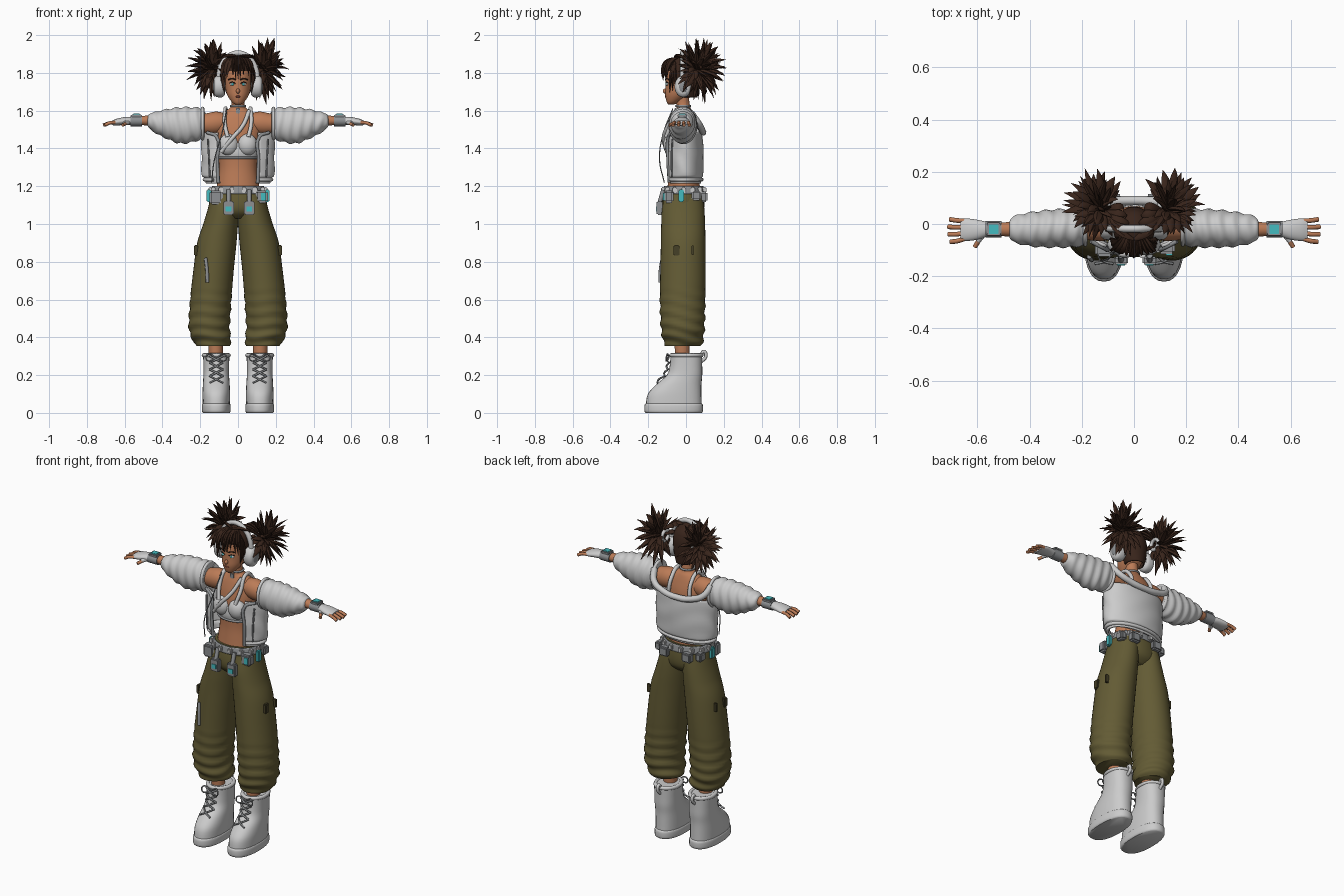
import bpy, bmesh, random
from math import sin, cos, pi, sqrt, radians
from mathutils import Vector

random.seed(4)
if "Cube" in bpy.data.objects:
    bpy.data.objects.remove(bpy.data.objects["Cube"], do_unlink=True)


def material(name, *rgb):
    m = bpy.data.materials.new(name)
    m.use_nodes = True
    m.diffuse_color = (*rgb, 1)
    m.node_tree.nodes["Principled BSDF"].inputs["Base Color"].default_value = (*rgb, 1)
    return m


white = material("white cloth", .6, .6, .6)
grey = material("grey metal", .27, .28, .29)
olive = material("olive cloth", .125, .105, .035)
dark_olive = material("dark olive", .06, .05, .02)
skin = material("skin", .5, .2, .095)
brown = material("hair brown", .04, .018, .011)
teal = material("teal", .06, .5, .53)
black = material("black", .015, .012, .012)
lip = material("lip", .25, .06, .04)
eye_white = material("eye white", .8, .8, .8)


def add_mirror(ob):
    ob.modifiers.new("mirror", 'MIRROR').use_clip = False


def finish(name, bm, mat, mirror=False, angle=50):
    bmesh.ops.recalc_face_normals(bm, faces=bm.faces)
    me = bpy.data.meshes.new(name)
    bm.to_mesh(me)
    bm.free()
    me.materials.append(mat)
    me.shade_smooth()
    me.set_sharp_from_angle(angle=radians(angle))
    ob = bpy.data.objects.new(name, me)
    bpy.context.collection.objects.link(ob)
    if mirror:
        add_mirror(ob)
    return ob


def spline(keys, steps):
    """Smooth interpolation through rows of numbers."""
    rows = [Vector(k) for k in keys]
    out = []
    for i in range(len(rows) - 1):
        a, b = rows[max(i - 1, 0)], rows[i]
        c, d = rows[i + 1], rows[min(i + 2, len(rows) - 1)]
        for j in range(steps):
            t = j / steps
            out.append(b + (c - a) * (t / 2) + (a * 2 - b * 5 + c * 4 - d) * (t * t / 2)
                       + (b * 3 - a - c * 3 + d) * (t ** 3 / 2))
    return out + [rows[-1]]


def bridge(bm, rings, closed=True, cap=True):
    for r, q in zip(rings, rings[1:]):
        n = len(r)
        for i in range(n if closed else n - 1):
            k = (i + 1) % n
            bm.faces.new((r[i], r[k], q[k], q[i]))
    if cap and closed:
        bm.faces.new(rings[0])
        bm.faces.new(rings[-1])


def tube(name, keys, mat, axis='z', steps=4, n=28, arc=None, ripple=None, mirror=False, thick=0, power=1):
    """Loft ellipses (position, centre u, centre v, radius u, radius v)."""
    bm = bmesh.new()
    rings = []
    a0, a1 = arc or (0, 2 * pi)
    for t, cu, cv, ru, rv in spline(keys, steps):
        ring = []
        for i in range(n):
            a = a0 + (a1 - a0) * i / (n - 1 if arc else n)
            k = ripple(t, a) if ripple else 1
            c, s = cos(a), sin(a)
            c, s = (abs(c) ** power * (1 if c > 0 else -1), abs(s) ** power * (1 if s > 0 else -1))
            u, v = cu + ru * c * k, cv + rv * s * k
            ring.append(bm.verts.new((u, v, t) if axis == 'z' else (t, u, v)))
        rings.append(ring)
    bridge(bm, rings, closed=not arc, cap=not thick)
    ob = finish(name, bm, mat, mirror)
    if thick:
        m = ob.modifiers.new("thickness", 'SOLIDIFY')
        m.thickness = thick
    return ob


def cord(name, pts, r, mat, mirror=False, cyclic=False):
    cu = bpy.data.curves.new(name, 'CURVE')
    cu.dimensions = '3D'
    cu.bevel_depth, cu.bevel_resolution, cu.resolution_u = r, 2, 6
    cu.use_fill_caps = True
    sp = cu.splines.new('BEZIER')
    sp.bezier_points.add(len(pts) - 1)
    for b, p in zip(sp.bezier_points, pts):
        b.co = p
        b.handle_left_type = b.handle_right_type = 'AUTO'
    sp.use_cyclic_u = cyclic
    cu.materials.append(mat)
    ob = bpy.data.objects.new(name, cu)
    bpy.context.collection.objects.link(ob)
    if mirror:
        add_mirror(ob)


def solid(name, loc, size, mat, mirror=False, rounded=False):
    bm = bmesh.new()
    if rounded:
        bmesh.ops.create_uvsphere(bm, u_segments=20, v_segments=12, radius=.5)
    else:
        bmesh.ops.create_cube(bm, size=1)
    bmesh.ops.scale(bm, vec=size, verts=bm.verts)
    if not rounded:
        bmesh.ops.bevel(bm, geom=bm.edges[:], offset=min(size) * .2, segments=2, affect='EDGES')
    bmesh.ops.translate(bm, vec=loc, verts=bm.verts)
    return finish(name, bm, mat, mirror)


def spike(bm, p0, p1, p2, w, thin=.5):
    """One leaf-shaped lock of hair along a bent path."""
    p0, p1, p2 = Vector(p0), Vector(p1), Vector(p2)
    side = (p2 - p0).cross(Vector((.3, .5, .8))).normalized()
    flat = (p2 - p0).cross(side).normalized()
    rings = []
    for j in range(8):
        u = j / 7
        p = p0 * (1 - u) ** 2 + p1 * 2 * u * (1 - u) + p2 * u * u
        k = w * max(sin(pi * (.12 + .88 * u)), .02)
        rings.append([bm.verts.new(p + side * k * cos(a * pi / 3) + flat * k * thin * sin(a * pi / 3)) for a in range(6)])
    bridge(bm, rings)


# Boots with soles, collars, pull tabs and laces
tube("boots", [(.04, .115, -.065, .072, .148), (.1, .115, -.06, .073, .142), (.15, .115, -.038, .071, .12),
               (.2, .115, -.008, .068, .094), (.25, .115, 0, .068, .086), (.31, .115, .002, .07, .084)],
     white, mirror=True, power=.85)
tube("boot_soles", [(0, .115, -.065, .071, .148), (.01, .115, -.065, .076, .155), (.04, .115, -.065, .076, .155),
                    (.05, .115, -.065, .071, .148)], white, mirror=True, power=.85)
cord("boot_collars", [(.115 + .066 * cos(a * pi / 6), .002 + .08 * sin(a * pi / 6), .305) for a in range(12)],
     .011, white, True, True)
cord("pull_tabs", [(.115, .08, .27), (.115, .105, .3), (.115, .095, .325), (.115, .08, .305)], .009, white, True)
lace_rows = [(.16, -.152), (.195, -.112), (.23, -.094), (.265, -.089), (.3, -.088)]
for (z0, y0), (z1, y1) in zip(lace_rows, lace_rows[1:]):
    for d in (-1, 1):
        cord("boot_lace", [(.115 - d * .035, y0, z0), (.115, (y0 + y1) / 2 - .012, (z0 + z1) / 2),
                           (.115 + d * .035, y1, z1)], .005, grey, True)
for d in (-1, 1):
    cord("lace_bow", [(.115, -.09, .29), (.115 + d * .045, -.1, .31), (.115 + d * .05, -.105, .28), (.115, -.095, .285)],
         .004, grey, True)
tube("shins", [(.27, .117, -.02, .036, .038), (.45, .12, -.02, .04, .042)], skin, mirror=True)


# Baggy trousers gathered at the ankle
def gather(z, a):
    return 1 + .045 * min(1, max(0, (.68 - z) / .15)) * sin(z * 100 + 1.3 * sin(2 * a) + a)


tube("trouser_legs", [(.355, .135, -.015, .088, .095), (.38, .137, -.015, .1, .105), (.45, .152, -.017, .108, .115),
                      (.6, .144, -.018, .109, .12), (.75, .13, -.016, .107, .12), (.9, .112, -.015, .104, .118),
                      (1, .092, -.015, .092, .116), (1.08, .078, -.015, .082, .112), (1.16, .065, -.012, .075, .1)],
     olive, steps=9, n=36, ripple=gather, mirror=True)
tube("trouser_hips", [(1.03, 0, -.015, .1, .07), (1.06, 0, -.015, .145, .102), (1.1, 0, -.015, .153, .113),
                      (1.16, 0, -.013, .145, .108), (1.2, 0, -.012, .128, .096)], olive)
solid("side_patches", (.222, -.05, .86), (.02, .03, .055), dark_olive, True)
solid("side_tabs", (.222, .035, .86), (.02, .012, .05), dark_olive, True)
cord("thigh_zip", [(-.172, -.125, .82), (-.165, -.135, .76), (-.162, -.138, .69)], .009, grey)

# Belt with pouches and hanging devices
tube("belt", [(1.16, 0, -.012, .148, .112), (1.2, 0, -.012, .137, .104)], grey, thick=.008)
for i in range(14):
    a = i * pi / 7
    solid("belt_stud", (.145 * cos(a), -.012 + .11 * sin(a), 1.18), (.024, .024, .03), white)
solid("right_front_pouch", (-.115, -.1, 1.14), (.07, .05, .075), grey)
solid("left_front_pouch", (.125, -.09, 1.145), (.065, .05, .065), grey)
solid("left_pouch_light", (.135, -.117, 1.145), (.026, .008, .04), teal)
for x in (-.05, .06):
    solid("hanging_device", (x, -.14, 1.085), (.055, .03, .075), grey)
    solid("device_screen", (x, -.157, 1.08), (.03, .006, .026), teal)
    cord("device_strap", [(x, -.12, 1.18), (x, -.14, 1.11)], .012, grey)
solid("hip_devices", (.155, -.025, 1.15), (.024, .03, .065), teal, True)
solid("back_pouches", (.075, .095, 1.145), (.06, .04, .055), grey, True)
solid("side_pouches", (.135, .055, 1.15), (.04, .05, .05), grey, True)

# Torso, neck, arms
tube("torso", [(1.16, 0, -.012, .12, .09), (1.23, 0, -.012, .108, .082), (1.31, 0, -.012, .099, .076),
               (1.42, 0, -.012, .112, .08), (1.5, 0, -.01, .125, .074), (1.56, 0, -.01, .12, .058),
               (1.595, 0, -.01, .075, .045), (1.62, 0, -.014, .038, .036), (1.68, 0, -.022, .034, .036)], skin)
tube("arms", [(.06, -.01, 1.54, .045, .045), (.12, -.01, 1.535, .055, .06), (.2, -.012, 1.53, .048, .05),
              (.35, -.015, 1.54, .035, .036), (.46, -.02, 1.548, .029, .028), (.55, -.02, 1.545, .023, .02)],
     skin, axis='x', mirror=True)
cord("choker", [(.038 * cos(a * pi / 4), -.015 + .037 * sin(a * pi / 4), 1.625) for a in range(8)], .006, grey, cyclic=True)
solid("choker_charm", (0, -.056, 1.6), (.022, .01, .028), grey)

# Crop top and straps
tube("top_band", [(1.345, 0, -.012, .106, .083), (1.38, 0, -.014, .112, .088), (1.43, 0, -.012, .117, .085)],
     white, thick=.006)
solid("top_cups", (.05, -.078, 1.42), (.105, .085, .115), white, True, True)
cord("top_hem", [(.106 * cos(a * pi / 6), -.012 + .084 * sin(a * pi / 6), 1.35) for a in range(12)], .007, grey, cyclic=True)
cord("shoulder_straps", [(.055, -.105, 1.46), (.07, -.078, 1.53), (.066, -.02, 1.612), (.065, .045, 1.57),
                         (.07, .066, 1.5), (.08, .06, 1.42)], .011, white, True)
cord("cross_strap", [(.06, -.05, 1.6), (.025, -.095, 1.52), (-.03, -.118, 1.455), (-.09, -.1, 1.38)], .011, white)
cord("hanging_cord", [(-.06, -.07, 1.61), (-.085, -.12, 1.48), (-.125, -.14, 1.34), (-.14, -.115, 1.22)], .003, grey)

# Open off-shoulder jacket
tube("jacket_body", [(1.215, 0, -.01, .172, .09), (1.245, 0, -.01, .18, .095), (1.26, 0, -.01, .192, .1),
                     (1.35, 0, -.01, .193, .103), (1.43, 0, -.01, .194, .1), (1.485, 0, -.01, .19, .095)],
     white, n=48, arc=(radians(-56), radians(236)), thick=.012,
     ripple=lambda z, a: 1 + .012 * sin(z * 50 + 3 * sin(2 * a)))
cord("jacket_edges", [(.104, -.088, 1.22), (.109, -.095, 1.34), (.112, -.093, 1.46), (.165, -.066, 1.485)],
     .009, grey, True)
cord("jacket_seams", [(.15, -.075, 1.25), (.155, -.077, 1.36), (.16, -.072, 1.45)], .005, grey, True)
cord("jacket_hem", [(.177 * cos(radians(a)), -.01 + .093 * sin(radians(a)), 1.235) for a in range(-56, 240, 20)], .01, white)
cord("jacket_collar", [(.19, .03, 1.585), (.165, .068, 1.53), (.09, .085, 1.495), (0, .09, 1.485), (-.09, .085, 1.495),
                       (-.165, .068, 1.53), (-.19, .03, 1.585)], .018, white)
tube("sleeves", [(.18, -.012, 1.53, .066, .08), (.22, -.015, 1.528, .072, .088), (.3, -.017, 1.522, .073, .096),
                 (.38, -.02, 1.53, .067, .077), (.44, -.02, 1.538, .056, .054), (.468, -.02, 1.545, .045, .04),
                 (.478, -.02, 1.546, .03, .028)], white, axis='x', steps=9, n=32, mirror=True,
     ripple=lambda x, a: 1 + .05 * sin(x * 115 + 1.2 * sin(2 * a) + .6 * a * (pi * 2 - a) / pi))
cord("sleeve_rims", [(.187, -.012 + .066 * cos(a * pi / 6), 1.53 + .082 * sin(a * pi / 6)) for a in range(12)],
     .009, white, True, True)

# Wrist devices, gloves and fingers
tube("wrist_bands", [(.508, -.02, 1.546, .031, .029), (.57, -.02, 1.546, .031, .029)], grey, axis='x', mirror=True)
solid("wrist_cases", (.538, -.02, 1.573), (.052, .05, .014), grey, True)
solid("wrist_screens", (.538, -.02, 1.58), (.036, .036, .008), teal, True)
tube("gloves", [(.56, -.02, 1.546, .027, .022), (.6, -.022, 1.545, .038, .021), (.64, -.022, 1.54, .043, .018),
                (.665, -.022, 1.536, .04, .013)], white, axis='x', mirror=True)
for i in range(4):
    y = .012 - i * .023
    reach = .7 + .014 * sin((i + .6) * pi / 4)
    cord("finger", [(.65, y, 1.538), (.68, y * 1.15, 1.535), (reach, y * 1.25 + .003, 1.523)], .009, skin, True)
cord("thumb_glove", [(.575, -.035, 1.54), (.6, -.065, 1.533)], .012, white, True)
cord("thumb", [(.59, -.055, 1.535), (.61, -.088, 1.523)], .009, skin, True)

# Head and face
tube("head", [(1.632, 0, -.078, .012, .014), (1.645, 0, -.07, .032, .032), (1.68, 0, -.048, .056, .062),
              (1.72, 0, -.032, .067, .077), (1.77, 0, -.025, .072, .082), (1.82, 0, -.022, .068, .077),
              (1.86, 0, -.022, .045, .05), (1.873, 0, -.022, .01, .01)], skin)
solid("nose", (0, -.11, 1.704), (.02, .026, .026), skin, rounded=True)
solid("lips", (0, -.106, 1.675), (.03, .012, .011), lip, rounded=True)
solid("eyes", (.029, -.099, 1.74), (.028, .014, .016), eye_white, True, True)
solid("irises", (.028, -.105, 1.74), (.012, .007, .014), teal, True, True)
cord("lashes", [(.013, -.107, 1.744), (.028, -.105, 1.751), (.045, -.094, 1.747)], .0025, black, True)
cord("brows", [(.012, -.108, 1.763), (.03, -.104, 1.77), (.05, -.09, 1.764)], .0035, brown, True)

# Headphones
tube("headphone_cups", [(.07, -.015, 1.728, .036, .046), (.085, -.015, 1.728, .045, .057),
                        (.115, -.015, 1.728, .044, .055), (.128, -.015, 1.728, .032, .04)], white, axis='x', mirror=True)
solid("cup_plates", (.127, -.015, 1.728), (.012, .045, .06), grey, True, True)
cord("headband", [(.102 * cos(a * pi / 8), -.018, 1.77 + .135 * sin(a * pi / 8)) for a in range(9)], .014, white)

# Hair: skull cap, fringe and two spiky bunches
tube("hair_cap", [(1.67, 0, .005, .05, .055), (1.72, 0, -.012, .072, .075), (1.8, 0, -.018, .08, .083),
                  (1.85, 0, -.02, .068, .07), (1.882, 0, -.02, .035, .035), (1.89, 0, -.02, .005, .005)],
     brown, arc=(radians(-28), radians(208)), thick=.006)
tube("hair_crown", [(1.81, 0, -.022, .078, .084), (1.85, 0, -.022, .066, .074), (1.88, 0, -.022, .04, .045),
                    (1.892, 0, -.022, .005, .005)], brown)
bm = bmesh.new()
for i in range(11):
    x = (i - 5) * .015
    y = -.125 + abs(x) * .35
    spike(bm, (x * .5, -.045, 1.88), (x * 1.1, y - .012, 1.87),
          (x * 1.15 + random.uniform(-.01, .01), y, 1.755 + random.uniform(0, .03)), .015)
for s in (-1, 1):
    for k in range(3):
        spike(bm, (s * .06, -.06, 1.86), (s * (.09 + .005 * k), -.09 + .015 * k, 1.79),
              (s * .072, -.085 + .015 * k, 1.69 + .015 * k), .013)
    for k in range(5):
        spike(bm, (s * .01 * k, -.06 + k * .03, 1.885), (s * .06, -.04 + k * .03, 1.91), (s * .12, .05, 1.83), .018)
finish("fringe", bm, brown, angle=40)
for s, name in ((1, "left"), (-1, "right")):
    bm = bmesh.new()
    root = Vector((s * .13, .055, 1.815))
    total = 64
    for i in range(total):
        z = 1 - 2 * (i + .5) / total
        r, a = sqrt(1 - z * z), i * 2.39996 + s
        d = Vector((r * cos(a), r * sin(a), z))
        if d.x * s < -.75:
            continue
        k = random.uniform(.78, 1.04)
        tip = root + Vector((s * .015 + d.x * .135, .02 + d.y * .14, d.z * .18)) * k
        bend = root.lerp(tip, .55) + Vector((0, .01, .02)) + Vector([random.uniform(-.015, .015) for _ in range(3)])
        spike(bm, root, bend, tip, random.uniform(.015, .022))
    finish(name + "_hair_bunch", bm, brown, angle=40)
    cord(name + "_hair_tie", [root + Vector((-s * .03, .03 * cos(a), .03 * sin(a))) for a in range(6)], .01, white, cyclic=True)
